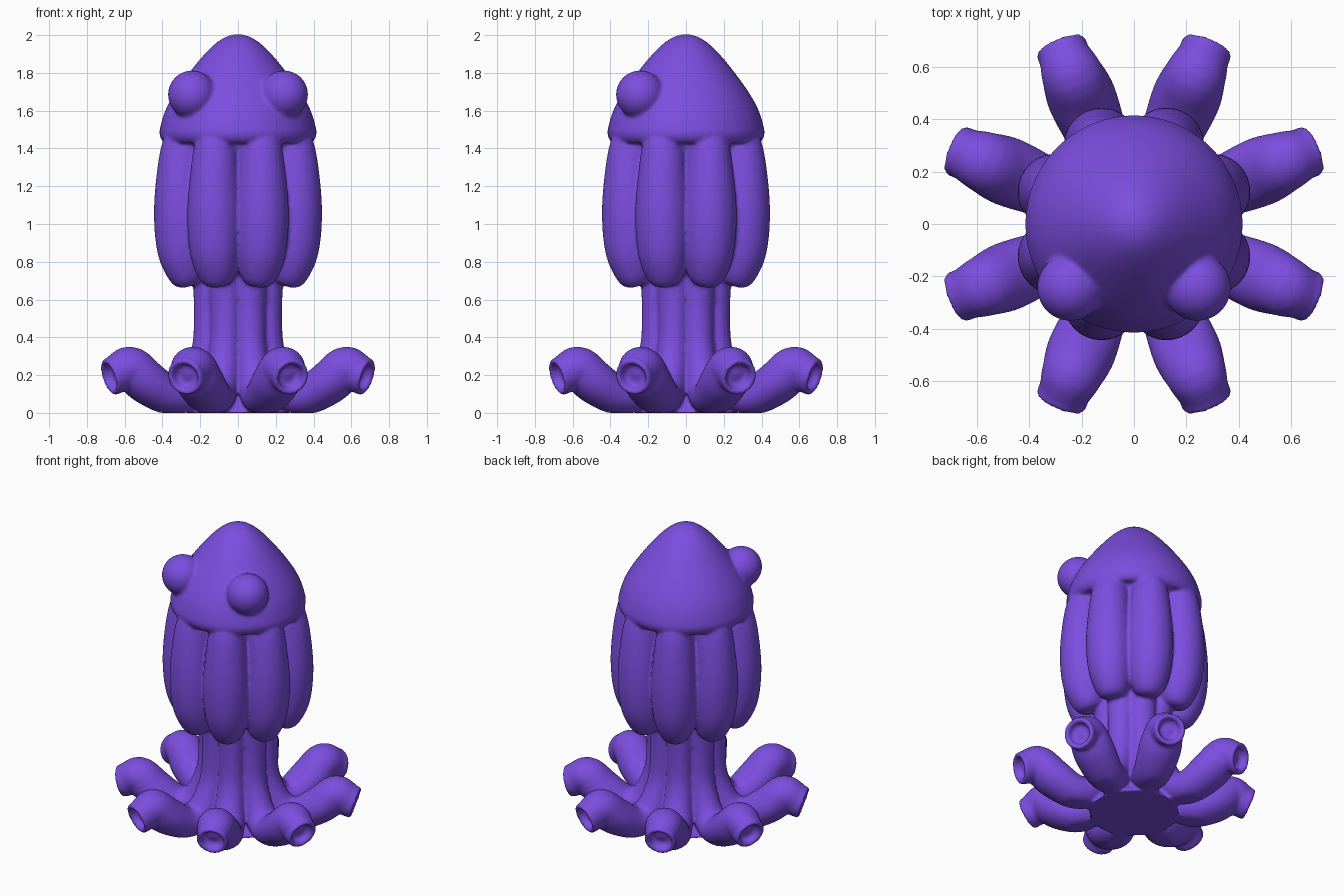
import bpy, bmesh, math
from mathutils import Vector, Matrix

default = bpy.data.objects.get("Cube")
if default:
    bpy.data.objects.remove(default)

purple = bpy.data.materials.new("purple skin")
purple.use_nodes = True
COLOUR = (0.20, 0.075, 0.74, 1)
purple.diffuse_color = COLOUR
purple.node_tree.nodes["Principled BSDF"].inputs["Base Color"].default_value = COLOUR

SIDES = 28
ARMS = 8


def smooth_rows(rows, steps=5):
    """Catmull-Rom interpolation through rows of numbers."""
    pts = [Vector(r) for r in rows]
    pts = [pts[0]] + pts + [pts[-1]]
    out = []
    for a, b, c, d in zip(pts, pts[1:], pts[2:], pts[3:]):
        for i in range(steps):
            t = i / steps
            out.append(0.5 * (2 * b + (c - a) * t + (2 * a - 5 * b + 4 * c - d) * t ** 2
                              + (3 * b - a - 3 * c + d) * t ** 3))
    return out + [pts[-1]]


def skin(bm, rings):
    """Bridge rings of points into a closed tube."""
    loops = [[bm.verts.new(p) for p in ring] for ring in rings]
    for lo, hi in zip(loops, loops[1:]):
        for i in range(len(lo)):
            j = (i + 1) % len(lo)
            bm.faces.new((lo[i], lo[j], hi[j], hi[i]))
    bm.faces.new(loops[0][::-1])
    bm.faces.new(loops[-1])


def sweep(bm, rows, angle, cup=()):
    """Sweep an oval along rows of (radius, height, half width, half depth)."""
    rows = smooth_rows(rows)
    frames = []
    for i, row in enumerate(rows):
        step = rows[min(i + 1, len(rows) - 1)] - rows[max(i - 1, 0)]
        frames.append((row, Vector((step[0], step[1])).normalized()))
    end, tangent = frames[-1]
    for depth, size in cup:
        frames.append((Vector((end[0] - depth * tangent.x, end[1] - depth * tangent.y,
                               size, size)), tangent))
    turn = Matrix.Rotation(angle, 3, "Z")
    rings = []
    for (r, z, w, h), t in frames:
        ring = []
        for k in range(SIDES):
            a = 2 * math.pi * k / SIDES
            up = h * math.sin(a)
            p = turn @ Vector((r - t.y * up, w * math.cos(a), z + t.x * up))
            p.z = max(p.z, 0)
            ring.append(p)
        rings.append(ring)
    skin(bm, rings)


bm = bmesh.new()

# Pointed head, inner core and neck as one lathe profile
profile = [(.005, 2.005), (.06, 1.993), (.12, 1.955), (.19, 1.885), (.27, 1.785),
           (.34, 1.685), (.385, 1.6), (.41, 1.52), (.415, 1.47), (.39, 1.43),
           (.325, 1.4), (.325, 1.1), (.31, .85), (.24, .74), (.16, .67),
           (.15, .3), (.2, .12), (.28, 0)]
skin(bm, [[(r * math.cos(2 * math.pi * k / 64), r * math.sin(2 * math.pi * k / 64), z)
           for k in range(64)] for r, z in smooth_rows(profile, 3)])

# Eye bulges on the front
for side in (-1, 1):
    bmesh.ops.create_uvsphere(bm, u_segments=32, v_segments=20, radius=0.128,
                              matrix=Matrix.Translation((side * .243, -.243, 1.685)))

# Long lobes under the head, and arms that run down, out and up to a cupped end
lobe = [(.27, .675, .03, .03), (.275, .69, .075, .075), (.293, .75, .11, .11),
        (.318, .87, .135, .135), (.33, 1.05, .143, .14), (.325, 1.25, .13, .132),
        (.31, 1.42, .11, .115), (.28, 1.53, .075, .08)]
arm = [(.185, .78, .085, .07), (.177, .5, .078, .068), (.19, .3, .082, .078),
       (.265, .125, .1, .095), (.38, .088, .118, .1), (.52, .16, .132, .115),
       (.61, .235, .12, .115), (.665, .222, .108, .107), (.69, .205, .1, .1),
       (.735, .19, .1, .1)]
cup = [(-.008, .088), (.0, .07), (.035, .063), (.045, .04), (.038, .01)]
for k in range(ARMS):
    angle = (k + .5) * 2 * math.pi / ARMS
    sweep(bm, lobe, angle)
    sweep(bm, arm, angle, cup)

bmesh.ops.recalc_face_normals(bm, faces=bm.faces)
mesh = bpy.data.meshes.new("head_and_arms")
bm.to_mesh(mesh)
bm.free()
mesh.materials.append(purple)
body = bpy.data.objects.new("head_and_arms", mesh)
bpy.context.collection.objects.link(body)

# Fuse the parts into one soft skin
fuse = body.modifiers.new("fuse", "REMESH")
fuse.mode = "VOXEL"
fuse.voxel_size = 0.011
fuse.use_smooth_shade = True
soften = body.modifiers.new("soften", "SMOOTH")
soften.factor = 0.5
soften.iterations = 5
